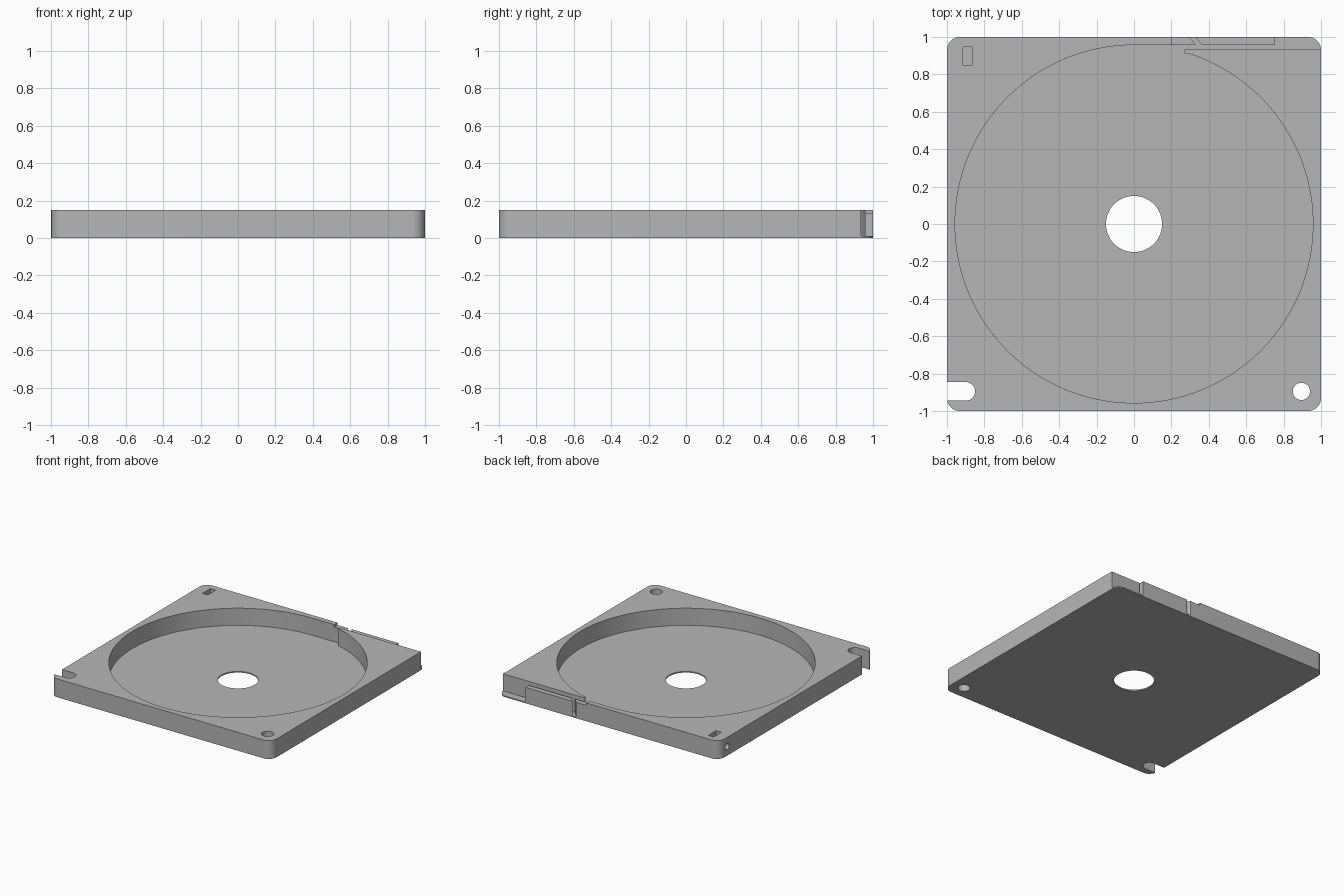
import bpy, bmesh, math

cube = bpy.data.objects.get("Cube")
if cube:
    bpy.data.objects.remove(cube, do_unlink=True)

HEIGHT, FLOOR, STEP = 0.15, 0.01, 0.13
RECESS = 0.957          # recess radius and the inner line of the back wall
ARM = 0.936             # back face of the thin guide arm
OUT = 1.1               # cutters reach past the plate

grey = bpy.data.materials.new("plain grey")
grey.use_nodes = True
grey.diffuse_color = (0.47, 0.47, 0.47, 1)
grey.node_tree.nodes["Principled BSDF"].inputs["Base Color"].default_value = grey.diffuse_color


def arc(cx, cy, r, start, end, steps):
    """Points along an arc, angles in degrees."""
    angles = [math.radians(start + (end - start) * i / steps) for i in range(steps + 1)]
    return [(cx + r * math.cos(a), cy + r * math.sin(a)) for a in angles]


def circle(cx, cy, r, steps=48):
    return arc(cx, cy, r, 0, 360, steps)[:-1]


def box(x0, x1, y0, y1):
    return [(x0, y0), (x1, y0), (x1, y1), (x0, y1)]


def prism(name, outline, z0, z1):
    """Extrude a flat outline between two heights."""
    bm = bmesh.new()
    face = bm.faces.new([bm.verts.new((x, y, z0)) for x, y in outline])
    top = bmesh.ops.extrude_face_region(bm, geom=[face])["geom"]
    bmesh.ops.translate(bm, vec=(0, 0, z1 - z0),
                        verts=[v for v in top if isinstance(v, bmesh.types.BMVert)])
    bmesh.ops.recalc_face_normals(bm, faces=bm.faces)
    mesh = bpy.data.meshes.new(name)
    bm.to_mesh(mesh)
    bm.free()
    mesh.materials.append(grey)
    obj = bpy.data.objects.new(name, mesh)
    bpy.context.collection.objects.link(obj)
    return obj


# Square plate with rounded corners
r = 0.07
c = 1 - r
outline = []
for i, (sx, sy) in enumerate([(1, 1), (-1, 1), (-1, -1), (1, -1)]):
    outline += arc(sx * c, sy * c, r, 90 * i, 90 * i + 90, 12)
plate = prism("reel_plate", outline, 0, HEIGHT)

# Round recess that runs out through the guide channel to the back right corner
tip = 0.013
tip_y = ARM - tip
start = math.degrees(math.asin((tip_y - tip) / RECESS))
recess = arc(0, 0, RECESS, 90, 360 + start, 120)
recess += arc(0.267 + tip, tip_y, tip, 270, 90, 10)
recess += [(OUT, ARM), (OUT, OUT), (0.75, OUT), (0.75, RECESS),
           (0.364, RECESS), (0.235, OUT), (0.205, OUT), (0.332, RECESS)]

cutters = [
    prism("recess_cutter", recess, FLOOR, 0.3),
    prism("low_wall_cutter", box(0.2, 0.77, RECESS, OUT), STEP, 0.3),
    prism("hub_hole_cutter", circle(0, 0, 0.15, 64), -0.1, 0.3),
    prism("pin_hole_cutter", circle(0.895, -0.895, 0.046), -0.1, 0.3),
    prism("pin_slot_cutter",
          [(-OUT, -0.945)] + arc(-0.9, -0.895, 0.05, -90, 90, 24) + [(-OUT, -0.845)],
          -0.1, 0.3),
    prism("pocket_cutter", box(-0.914, -0.866, 0.847, 0.947), 0.03, 0.3),
]

# Small round side hole leading into the pocket
side = prism("side_hole_cutter", circle(0, 0, 0.025, 24), 0, 0.21)
side.rotation_euler = (0, math.pi / 2, 0)
side.location = (-OUT, 0.895, 0.075)
cutters.append(side)

# Cut the plate and remove the cutters
bpy.context.view_layer.objects.active = plate
for cutter in cutters:
    cutter.hide_render = True
    mod = plate.modifiers.new(cutter.name, "BOOLEAN")
    mod.operation = "DIFFERENCE"
    mod.solver = "EXACT"
    mod.object = cutter
bpy.context.view_layer.update()
for name in [m.name for m in plate.modifiers]:
    bpy.ops.object.modifier_apply(modifier=name)
for cutter in cutters:
    bpy.data.objects.remove(cutter, do_unlink=True)

# Smooth the round walls and keep the rims sharp
bpy.ops.object.select_all(action="DESELECT")
plate.select_set(True)
bpy.ops.object.shade_smooth_by_angle(angle=math.radians(30))
